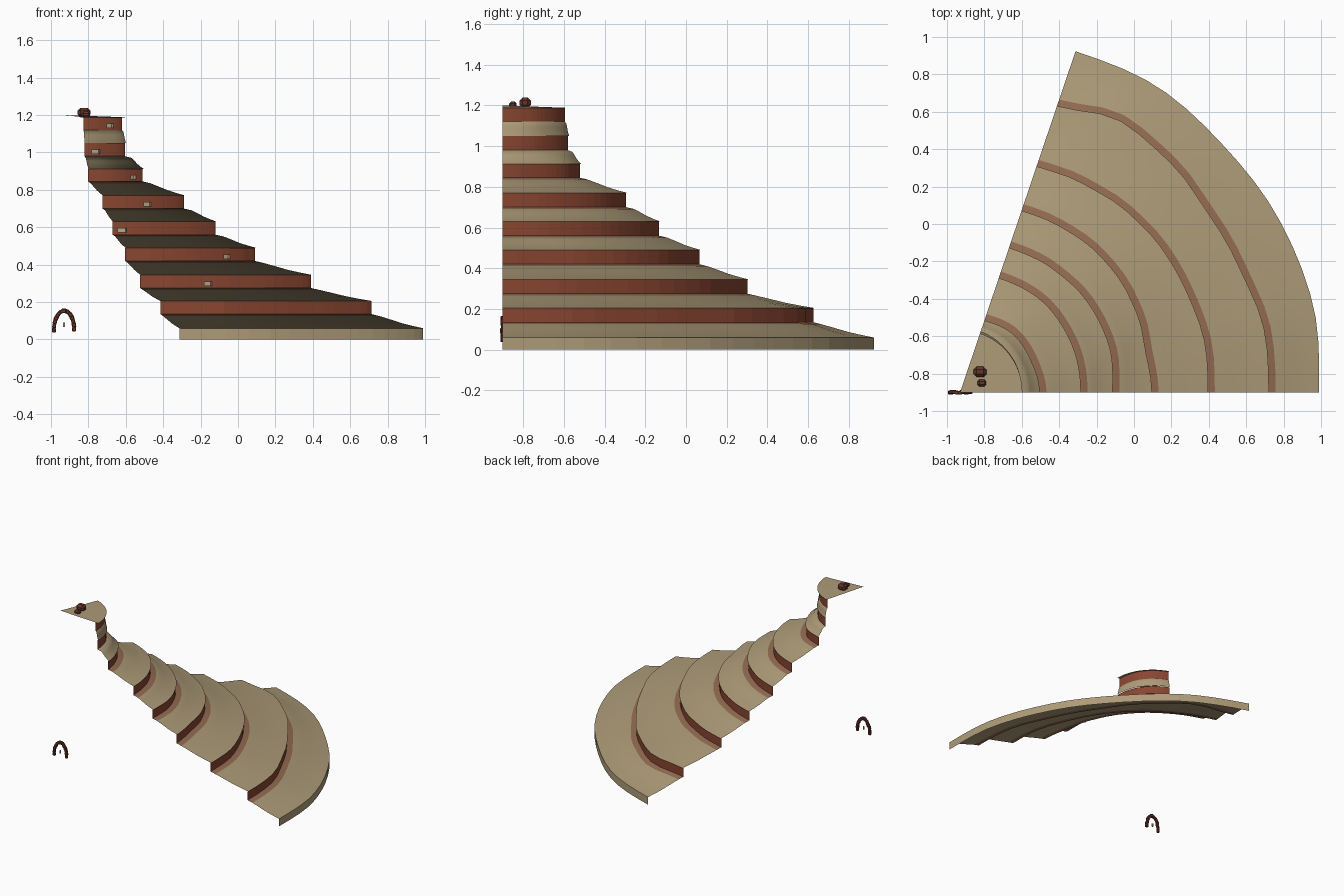
import bpy, bmesh, math, random
from mathutils import Vector, Matrix

random.seed(4)
cube = bpy.data.objects.get("Cube")
if cube:
    bpy.data.objects.remove(cube)


def make_material(name, rgb):
    mat = bpy.data.materials.new(name)
    mat.use_nodes = True
    color = (*rgb, 1)
    mat.diffuse_color = color
    mat.node_tree.nodes["Principled BSDF"].inputs["Base Color"].default_value = color
    return mat


SAND = make_material("sand", (0.42, 0.33, 0.19))
RUST = make_material("rust rock", (0.25, 0.06, 0.03))
DUST = make_material("rust dust", (0.30, 0.15, 0.085))
DARK = make_material("dark rock", (0.13, 0.035, 0.022))
PALE = make_material("pale stone", (0.46, 0.40, 0.25))

AXIS = Vector((-0.93, -0.9, 0))
SWEEP = math.radians(71.3)
STEPS = 18


def add_object(name, bm, mats, smooth=False):
    mesh = bpy.data.meshes.new(name)
    bm.to_mesh(mesh)
    bm.free()
    for mat in mats:
        mesh.materials.append(mat)
    for poly in mesh.polygons:
        poly.use_smooth = smooth
    obj = bpy.data.objects.new(name, mesh)
    bpy.context.collection.objects.link(obj)
    return obj


def ring_radius(ring, t):
    """Radius of an uneven ring at t from 0 to 1 across the wedge."""
    if isinstance(ring, float):
        return ring
    s = t * (len(ring) - 1)
    i = min(int(s), len(ring) - 2)
    f = s - i
    f = f * f * (3 - 2 * f)
    return ring[i] * (1 - f) + ring[i + 1] * f


def point(r, t, z):
    a = t * SWEEP
    return AXIS + Vector((r * math.cos(a), r * math.sin(a), z))


def sheet(name, row_func, row_count, mats, row_mat=None, smooth=False):
    """Open wedge-shaped surface; row_func(row, t) gives radius and height."""
    bm = bmesh.new()
    rows = []
    for k in range(row_count):
        row = []
        for j in range(STEPS + 1):
            t = j / STEPS
            r, z = row_func(k, t)
            row.append(bm.verts.new(point(r, t, z)))
        rows.append(row)
    for k in range(row_count - 1):
        for j in range(STEPS):
            a, b = rows[k], rows[k + 1]
            face = bm.faces.new((a[j], a[j + 1], b[j + 1], b[j]))
            if row_mat:
                face.material_index = row_mat(k)
    return add_object(name, bm, mats, smooth)


# Cliff rings: bottom height, top height, radius across the wedge
CLIFFS = [
    (0.135, 0.205, (1.645, 1.655, 1.63, 1.63, 1.66, 1.68, 1.61)),
    (0.275, 0.345, (1.32, 1.33, 1.32, 1.32, 1.31, 1.29, 1.27)),
    (0.42, 0.49, (1.02, 1.01, 1.03, 1.04, 1.04, 1.03, 1.02)),
    (0.56, 0.63, (0.81, 0.83, 0.83, 0.82, 0.81)),
    (0.70, 0.77, (0.64, 0.645, 0.65, 0.64)),
    (0.845, 0.912, (0.42, 0.41, 0.415, 0.40)),
    (0.98, 1.05, (0.325, 0.33, 0.338)),
    (1.12, 1.188, (0.31, 0.32, 0.322)),
]
RIM = (1.92, 1.945, 1.94, 1.93, 1.945, 1.925)

# Outer skirt
sheet("outer_skirt", lambda k, t: (ring_radius(RIM, t), 0.06 * k), 2, [SAND])

# Terrace slopes, each ending in a dusty strip at the foot of the next cliff
PROFILE = [(0, 0), (0.25, 0.2), (0.5, 0.43), (0.75, 0.72)]
edge, edge_z = RIM, 0.06
for n, (low, high, ring) in enumerate(CLIFFS):
    def slope(k, t, edge=edge, edge_z=edge_z, low=low, ring=ring, n=n):
        outer = ring_radius(edge, t) + (0.006 if n else 0)
        inner = ring_radius(ring, t)
        foot = inner + min(0.042, 0.35 * (outer - inner))
        foot_z = low - 0.13 * (low - edge_z)
        if k == len(PROFILE) + 1:
            return inner, low
        f, h = PROFILE[k] if k < len(PROFILE) else (1, 1)
        return outer + (foot - outer) * f, edge_z + (foot_z - edge_z) * h

    sheet(f"terrace_{n + 1}", slope, len(PROFILE) + 2, [SAND, DUST],
          lambda k, n=n: int(k == len(PROFILE) and n < 6), smooth=True)
    sheet(f"cliff_{n + 1}",
          lambda k, t, low=low, high=high, ring=ring:
          (ring_radius(ring, t), high if k else low), 2, [RUST])
    edge, edge_z = ring, high

# Summit plate, slightly raised toward the axis
bm = bmesh.new()
tip = bm.verts.new(AXIS + Vector((0, 0, 1.2)))
arc = [bm.verts.new(point(0.333, j / STEPS, 1.188)) for j in range(STEPS + 1)]
for a, b in zip(arc, arc[1:]):
    bm.faces.new((a, b, tip))
add_object("summit_plate", bm, [SAND])


def block(bm, center, size, rotation=Matrix(), bevel=0.0):
    part = bmesh.new()
    bmesh.ops.create_cube(part, size=1)
    bmesh.ops.scale(part, vec=size, verts=part.verts)
    if bevel:
        bmesh.ops.bevel(part, geom=part.edges[:], offset=bevel, segments=1,
                        affect='EDGES')
    part.transform(Matrix.Translation(center) @ rotation)
    temp = bpy.data.meshes.new("temp")
    part.to_mesh(temp)
    part.free()
    bm.from_mesh(temp)
    bpy.data.meshes.remove(temp)


# Pale stones set in the inner side of the cliffs, by cliff and x position
STONES = [(1, -0.16), (2, -0.06), (3, -0.62), (4, -0.485),
          (5, -0.56), (6, -0.76), (7, -0.685)]
bm = bmesh.new()
for n, x in STONES:
    low, high, ring = CLIFFS[n]
    t = 0.5
    for _ in range(6):
        r = ring_radius(ring, t) - 0.012
        t = math.acos((x - AXIS.x) / r) / SWEEP
    block(bm, point(r, t, low + 0.023), (0.014, 0.045, 0.024),
          Matrix.Rotation(t * SWEEP, 4, 'Z'))
add_object("inner_stones", bm, [PALE])

# Summit boulders
for name, center, size in [
        ("large_boulder", (-0.823, -0.79, 1.213), (0.068, 0.056, 0.052)),
        ("small_boulder", (-0.813, -0.85, 1.203), (0.046, 0.036, 0.03))]:
    bm = bmesh.new()
    block(bm, center, size, bevel=size[2] * 0.3)
    add_object(name, bm, [DARK])

# Freestanding rock arch of stacked blocks
bm = bmesh.new()
COUNT = 15
for i in range(COUNT):
    a = math.pi * i / (COUNT - 1)
    drop = 0.1 * math.sin(a)
    center = Vector((AXIS.x - 0.054 * math.cos(a), -0.9 + random.uniform(-0.003, 0.003),
                     0.05 + drop + 0.006 * i / COUNT))
    lean = math.atan2(0.1 * math.cos(a), 0.054 * math.sin(a))
    block(bm, center, (0.026, 0.02, random.uniform(0.02, 0.025)),
          Matrix.Rotation(-lean, 4, 'Y'), bevel=0.004)
add_object("rock_arch", bm, [DARK])

# Tiny marker stone under the arch
bm = bmesh.new()
block(bm, (AXIS.x, -0.9, 0.078), (0.009, 0.008, 0.024))
add_object("marker_stone", bm, [PALE])
